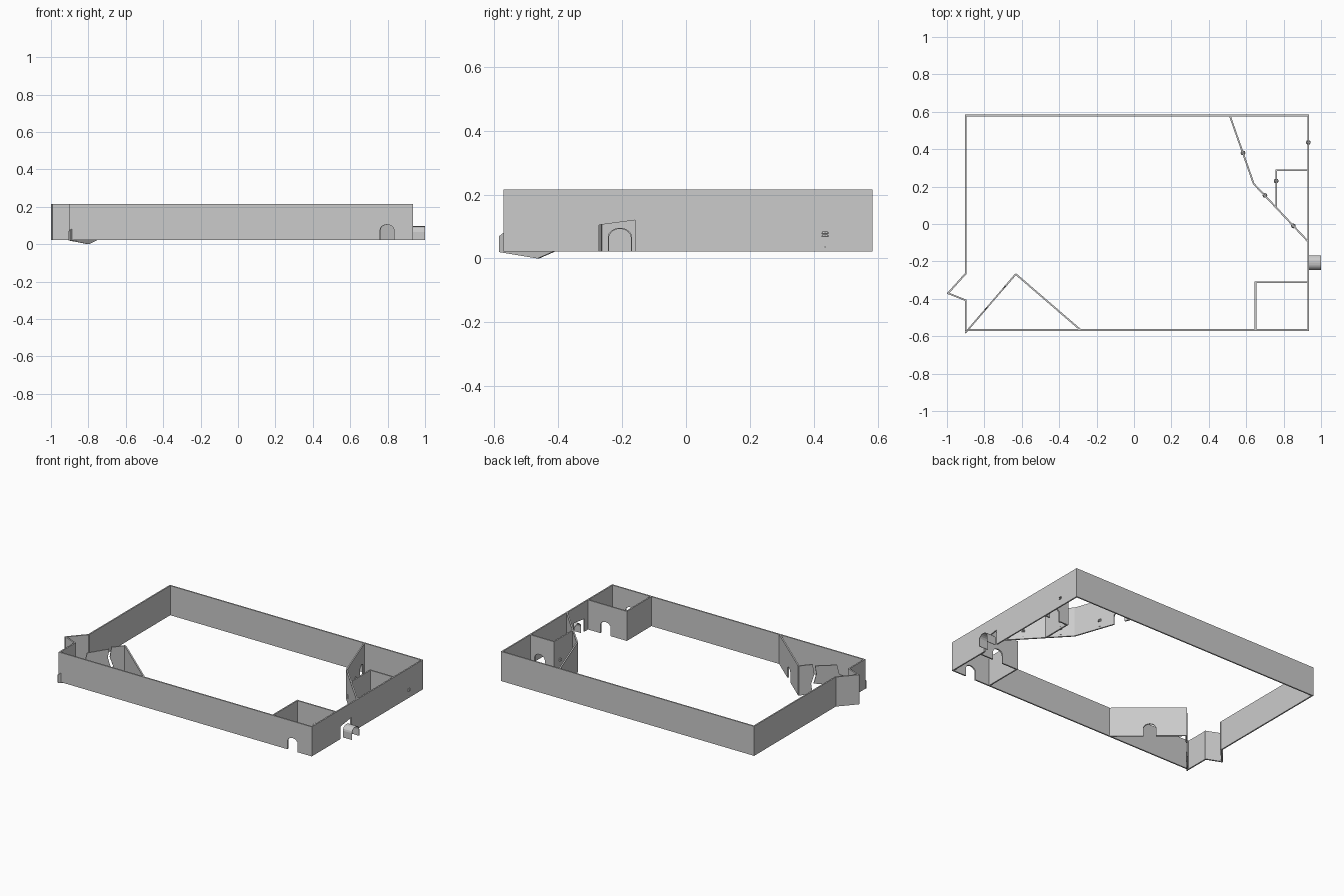
import bpy, bmesh, math
from mathutils import Vector

if "Cube" in bpy.data.objects:
    bpy.data.objects.remove(bpy.data.objects["Cube"])

Z0, Z1, T = 0.022, 0.216, 0.009


def make_object(name, bm):
    bmesh.ops.recalc_face_normals(bm, faces=bm.faces)
    mesh = bpy.data.meshes.new(name)
    bm.to_mesh(mesh)
    bm.free()
    ob = bpy.data.objects.new(name, mesh)
    bpy.context.collection.objects.link(ob)
    return ob


def slab(name, p, q, outline, t=T):
    """Upright slab along p->q; outline holds (distance, z) points."""
    p, q = Vector(p), Vector(q)
    d = (q - p).normalized()
    n = Vector((-d.y, d.x)) * t
    bm = bmesh.new()
    pts = [p + d * s - n / 2 for s, z in outline]
    f = bm.faces.new([bm.verts.new((a.x, a.y, z)) for a, (s, z) in zip(pts, outline)])
    ext = bmesh.ops.extrude_face_region(bm, geom=[f])
    verts = [v for v in ext["geom"] if isinstance(v, bmesh.types.BMVert)]
    bmesh.ops.translate(bm, verts=verts, vec=(n.x, n.y, 0))
    bmesh.ops.triangulate(bm, faces=[f for f in bm.faces if len(f.verts) > 4])
    return make_object(name, bm)


def arch(c, w=0.075, top=0.105):
    """Rounded doorway profile at distance c."""
    r, rise = w / 2, 0.03
    pts = [(c - r, Z0)]
    pts += [(c - r * math.cos(a), top - rise + rise * math.sin(a))
            for a in (math.pi * i / 8 for i in range(9))]
    return pts + [(c + r, Z0)]


def wall(name, p, q, notch=(), e=T / 2):
    """Full-height wall with an optional doorway cut from its foot."""
    L = (Vector(q) - Vector(p)).length
    return slab(name, p, q, [(-e, Z0), *notch, (L + e, Z0), (L + e, Z1), (-e, Z1)])


# Outer walls
XL, XR, YF, YB = -0.9, 0.932, -0.567, 0.58
wall("front_wall", (XL, YF), (XR, YF), arch(0.797 - XL))
wall("back_wall", (XL, YB), (XR, YB))
breach = [(-0.272 - YF, Z0), (-0.272 - YF, 0.105), (-0.16 - YF, 0.12), (-0.16 - YF, Z0)]
wall("right_wall", (XR, YF), (XR, YB), breach)
left = [(XL, YB), (XL, -0.265), (-0.994, -0.37), (XL, -0.408), (XL, YF)]
for i, (a, b) in enumerate(zip(left, left[1:])):
    wall(f"left_wall_{i + 1}", a, b)

# Front right room
wall("front_room_back", (0.65, -0.312), (XR, -0.312), arch(0.15))
wall("front_room_side", (0.65, YF), (0.65, -0.312))

# Back right rooms
wall("bent_wall_upper", (0.64, 0.215), (0.512, YB), arch(0.31), 0)
wall("bent_wall_lower", (0.64, 0.215), (XR, -0.095), (), 0)
wall("back_room_front", (0.76, 0.287), (XR, 0.287), arch(0.1))
wall("back_room_side", (0.76, 0.095), (0.76, 0.287))

# Front left corner: doorway wall and broken wall
tip = (-0.632, -0.268)
wall("corner_wall", (-0.285, YF), tip, arch(0.24), 0)
end = (-0.84, -0.51)
slab("broken_wall_stub", tip, end,
     [(0, Z0), (0.085, Z0), (0.075, 0.09), (0.095, 0.15), (0.085, Z1), (0, Z1)])
slab("broken_wall_fragment", tip, end,
     [(0.19, Z0), (0.257, 0.0), (0.415, 0.02), (0.415, 0.07), (0.39, 0.085),
      (0.32, 0.10), (0.25, 0.13), (0.235, 0.195), (0.10, 0.205),
      (0.108, 0.15), (0.092, 0.09), (0.17, 0.075)], 0.008)

# Vaulted porch outside the right wall
bm = bmesh.new()
rings = []
for grow in (0.0, 0.003):
    prof = arch(-0.207, 0.07 + 2 * grow, 0.093 + grow)
    rings.append([[bm.verts.new((x, y, z)) for y, z in prof] for x in (0.934, 1.0)])
(i0, i1), (o0, o1) = rings
for k in range(len(i0) - 1):
    for a, b in ((i0, i1), (o0, o1), (i0, o0), (i1, o1)):
        bm.faces.new((a[k], a[k + 1], b[k + 1], b[k]))
for k in (0, -1):
    bm.faces.new((i0[k], i1[k], o1[k], o0[k]))
make_object("porch_vault", bm)

# Small wall lamps: a cup with a little foot below
for i, (x, y) in enumerate([(XR, 0.436), (0.583, 0.38), (0.70, 0.153),
                            (0.852, -0.01), (0.76, 0.23)]):
    bm = bmesh.new()
    for z, r, h in ((0.082, 0.013, 0.006), (0.072, 0.013, 0.006), (0.036, 0.007, 0.006)):
        res = bmesh.ops.create_cone(bm, cap_ends=True, segments=8,
                                    radius1=r, radius2=r * 0.7, depth=h)
        bmesh.ops.translate(bm, verts=res["verts"], vec=(x, y, z))
    make_object(f"wall_lamp_{i + 1}", bm)
